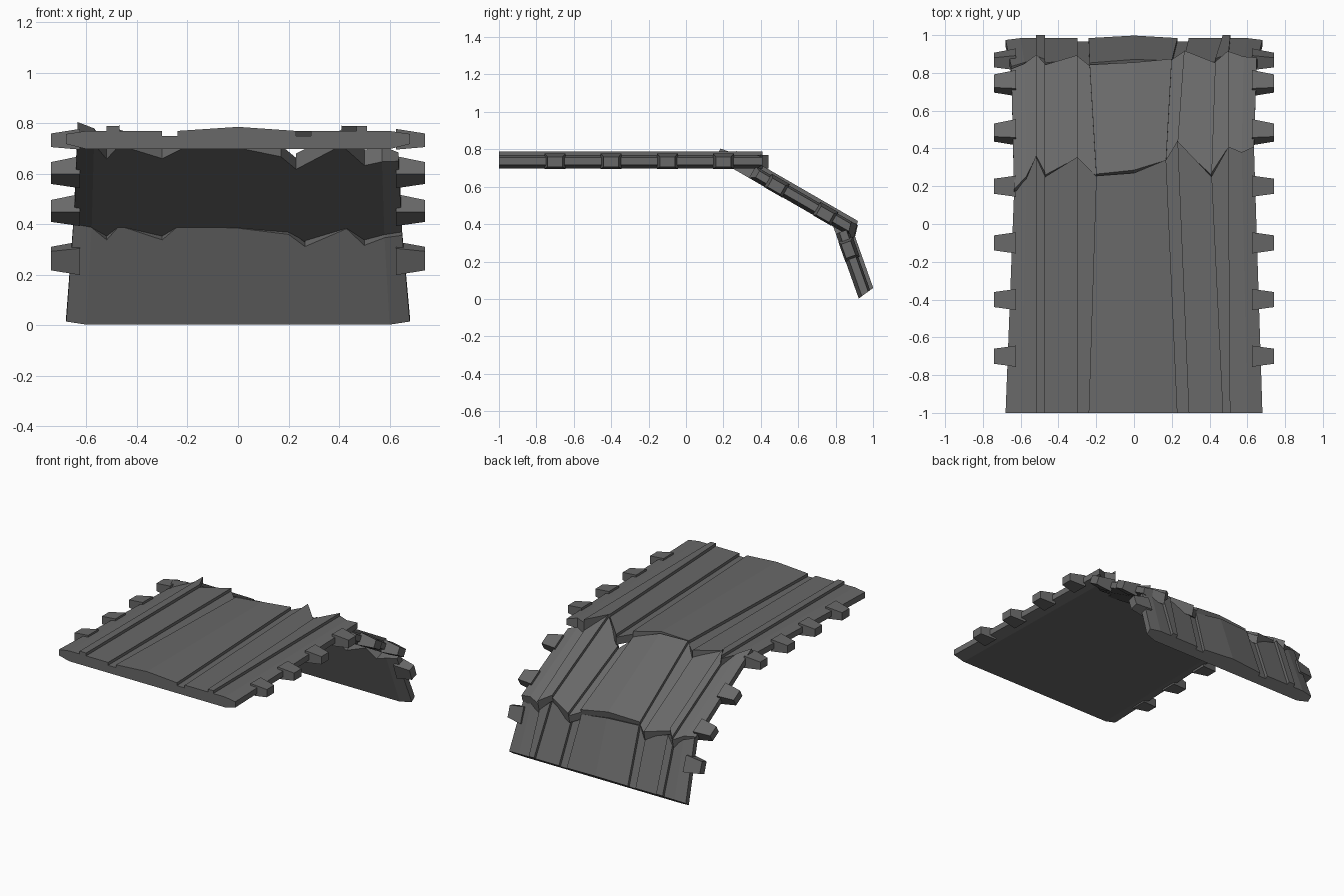
import bpy, bmesh
from math import sin, cos, radians

if "Cube" in bpy.data.objects:
    bpy.data.objects.remove(bpy.data.objects["Cube"])

# Lengthwise seams of the road: x at the outer ends and at the two cracks
X_END = [-.68, -.60, -.52, -.47, -.30, -.24, 0, .23, .29, .47, .51, .60, .68]
X_CRACK1 = [-.635, -.57, -.52, -.47, -.30, -.20, 0, .17, .23, .41, .50, .57, .635]
X_CRACK2 = [-.65, -.58, -.52, -.47, -.30, -.235, 0, .20, .265, .43, .50, .58, .65]

# Distance along the road of each crack at every seam
CRACK1 = [.17, .24, .36, .25, .355, .255, .27, .34, .44, .25, .41, .38, .41]
CRACK2 = [.868, .897, .949, .89, .949, .89, .90, .926, .977, .902, .972, .94, .937]
N = len(X_END)

# Top heights (left, right) of each strip between seams; bottom heights per seam
TOP = [(.06, .072), (.072, .072), (.092, .092), (.072, .072), (.052, .052),
       (.072, .088), (.088, .072), (.052, .052), (.072, .072), (.092, .092),
       (.072, .072), (.072, .06)]
BOTTOM = [.02] + [0] * (N - 2) + [.02]

asphalt = bpy.data.materials.new("dark_asphalt")
asphalt.diffuse_color = (.14, .14, .14, 1)
asphalt.use_nodes = True
asphalt.node_tree.nodes["Principled BSDF"].inputs["Base Color"].default_value = asphalt.diffuse_color


def finish(name, bm):
    bmesh.ops.remove_doubles(bm, verts=bm.verts, dist=1e-5)
    bmesh.ops.recalc_face_normals(bm, faces=bm.faces)
    me = bpy.data.meshes.new(name)
    bm.to_mesh(me)
    bm.free()
    me.materials.append(asphalt)
    ob = bpy.data.objects.new(name, me)
    bpy.context.collection.objects.link(ob)


def frame(s0, y0, z0, tilt):
    """Map road coordinates (x, along, height) to a tilted slab."""
    c, n = cos(radians(tilt)), sin(radians(tilt))
    return lambda x, s, h: (x, y0 + (s - s0) * c + h * n, z0 - (s - s0) * n + h * c)


def slab(name, place, start, end, shear=0):
    bm = bmesh.new()

    def point(i, h, far):
        xs, ss = end if far else start
        return place(xs[i], ss[i] - (shear * h if far else 0), h)

    def quad(*pts):
        bm.faces.new([bm.verts.new(p) for p in pts])

    def strip(i, hi, j, hj):
        quad(point(i, hi, 0), point(j, hj, 0), point(j, hj, 1), point(i, hi, 1))

    for i, (a, b) in enumerate(TOP):
        j = i + 1
        strip(i, a, j, b)
        strip(i, BOTTOM[i], j, BOTTOM[j])
        for far in (0, 1):
            quad(point(i, a, far), point(j, b, far),
                 point(j, BOTTOM[j], far), point(i, BOTTOM[i], far))
        if j < N - 1 and TOP[j][0] != b:      # wall of a rib or groove
            strip(j, b, j, TOP[j][0])
    strip(0, BOTTOM[0], 0, TOP[0][0])
    strip(N - 1, BOTTOM[-1], N - 1, TOP[-1][1])
    finish(name, bm)


def lugs(name, place, stations):
    """Tapered side lugs on both edges."""
    bm = bmesh.new()
    for s in stations:
        for side in (-1, 1):
            rings = []
            for x, w, lo, hi in ((.625, .056, -.002, .08), (.74, .04, .008, .062)):
                rings.append([bm.verts.new(place(side * x, s + d, h)) for d, h in
                              ((-w, lo), (w, lo), (w, hi), (-w, hi))])
            a, b = rings
            bm.faces.new(a)
            bm.faces.new(b)
            for k in range(4):
                m = (k + 1) % 4
                bm.faces.new((a[k], a[m], b[m], b[k]))
    finish(name, bm)


flat = frame(0, 0, .697, 0)
sloped = frame(.25, .25, .697, 30)
steep = frame(.92, .795, .365, 70.5)

# Level road slab
slab("level_slab", flat, (X_END, [-1] * N), (X_CRACK1, CRACK1))
lugs("level_lugs", flat, (-.7, -.4, -.1, .2))
# Sagging middle slab
slab("sloped_slab", sloped, (X_CRACK1, [s - .03 for s in CRACK1]),
     (X_CRACK2, [s + .025 for s in CRACK2]), shear=.3)
lugs("sloped_lugs", sloped, (.5, .8))
# Steep fallen end slab
slab("steep_slab", steep, (X_CRACK2, CRACK2), (X_END, [1.305] * N), shear=.3)
lugs("steep_lugs", steep, (1.04,))
